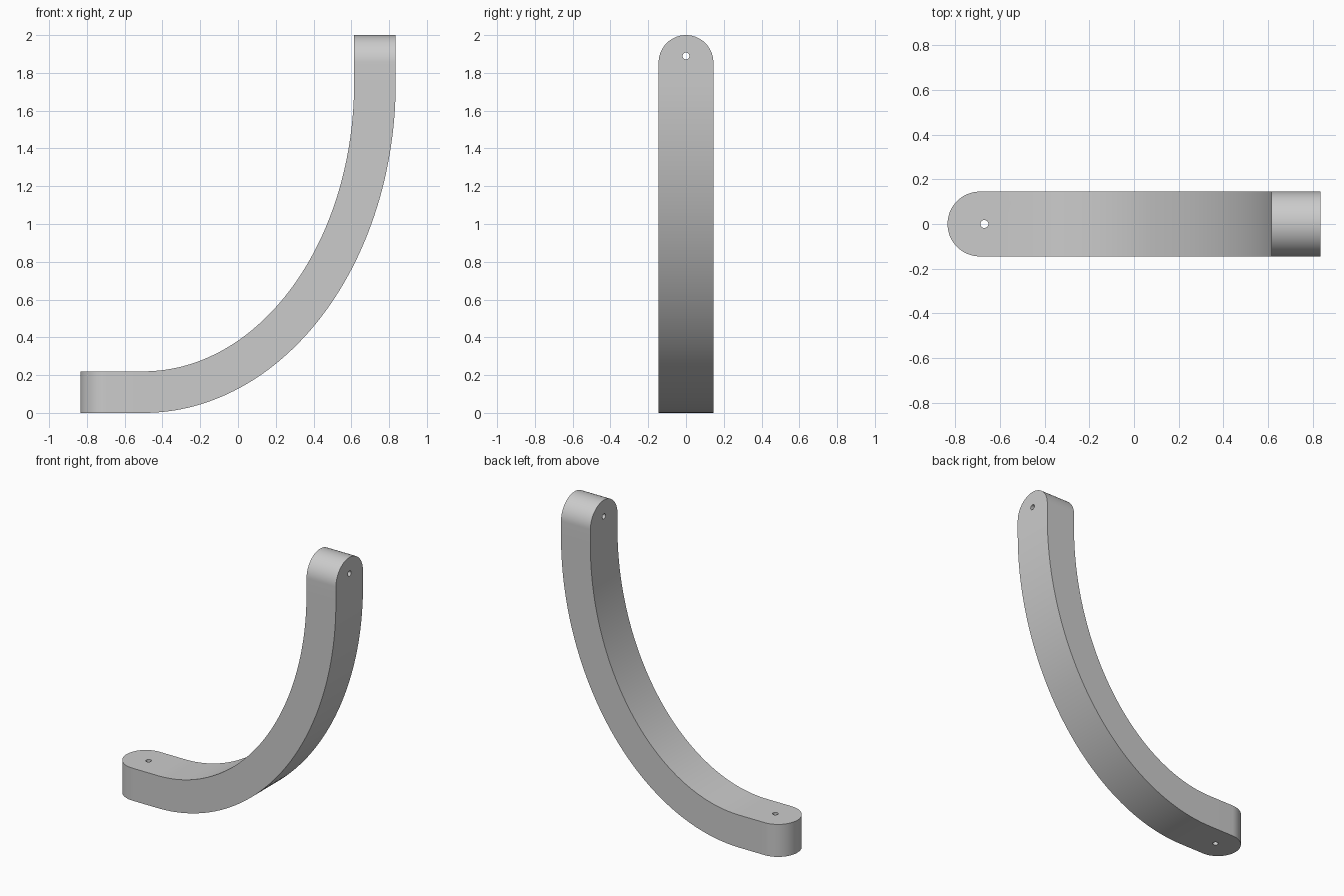
import bpy, bmesh, math
from mathutils import Vector

if "Cube" in bpy.data.objects:
    bpy.data.objects.remove(bpy.data.objects["Cube"])

HALF_W, THICK, X_MAX, TOP = 0.145, 0.22, 0.835, 2.0
CX, CZ = -0.5, 1.75          # centre of the elliptical bend
CAP_STEPS, BEND_STEPS = 20, 64

grey = bpy.data.materials.new("grey")
grey.use_nodes = True
colour = (0.6, 0.6, 0.6, 1)
grey.diffuse_color = colour
grey.node_tree.nodes["Principled BSDF"].inputs["Base Color"].default_value = colour

# Stations along the bar: outer point, inner point, half width
cap = [(HALF_W * (1 - math.cos(a)), HALF_W * math.sin(a))
       for a in (math.pi / 2 * i / CAP_STEPS for i in range(CAP_STEPS + 1))]
stations = [((d - X_MAX, 0), (d - X_MAX, THICK), w) for d, w in cap]
for i in range(BEND_STEPS + 1):
    a = math.pi / 2 * i / BEND_STEPS
    s, c = math.sin(a), math.cos(a)
    outer = (CX + (X_MAX - CX) * s, CZ - CZ * c)
    inner = (CX + (X_MAX - THICK - CX) * s, CZ - (CZ - THICK) * c)
    stations.append((outer, inner, HALF_W))
stations += [((X_MAX, TOP - d), (X_MAX - THICK, TOP - d), w) for d, w in reversed(cap)]

# Curved bar lofted through the stations, rounded at both ends
bm = bmesh.new()
rings = []
for (ox, oz), (ix, iz), w in stations:
    corners = ((ox, -w, oz), (ox, w, oz), (ix, w, iz), (ix, -w, iz))
    rings.append([bm.verts.new(p) for p in corners])
for r, q in zip(rings, rings[1:]):
    for k in range(4):
        n = (k + 1) % 4
        bm.faces.new((r[k], r[n], q[n], q[k]))
bmesh.ops.remove_doubles(bm, verts=bm.verts, dist=0.0001)
bmesh.ops.recalc_face_normals(bm, faces=bm.faces)
mesh = bpy.data.meshes.new("curved_bar")
bm.to_mesh(mesh)
bm.free()
bar = bpy.data.objects.new("curved_bar", mesh)
bpy.context.collection.objects.link(bar)
mesh.materials.append(grey)


# Screw holes through each end
def drill(name, location, rotation):
    bpy.ops.mesh.primitive_cylinder_add(vertices=24, radius=0.018, depth=0.4,
                                        location=location, rotation=rotation)
    cutter = bpy.context.object
    cutter.name = name
    cutter.data.materials.append(grey)
    cutter.hide_render = True
    cutter.hide_set(True)
    mod = bar.modifiers.new(name, 'BOOLEAN')
    mod.operation, mod.solver, mod.object = 'DIFFERENCE', 'EXACT', cutter
    return cutter


cutters = [drill("foot_hole_cutter", (-0.67, 0, THICK / 2), (0, 0, 0)),
           drill("top_hole_cutter", (X_MAX - THICK / 2, 0, 1.89), (0, math.pi / 2, 0))]

bpy.ops.object.select_all(action='DESELECT')
bar.select_set(True)
bpy.context.view_layer.objects.active = bar
for mod in list(bar.modifiers):
    bpy.ops.object.modifier_apply(modifier=mod.name)
for cutter in cutters:
    bpy.data.objects.remove(cutter)
bpy.ops.object.shade_smooth_by_angle(angle=math.radians(30))
